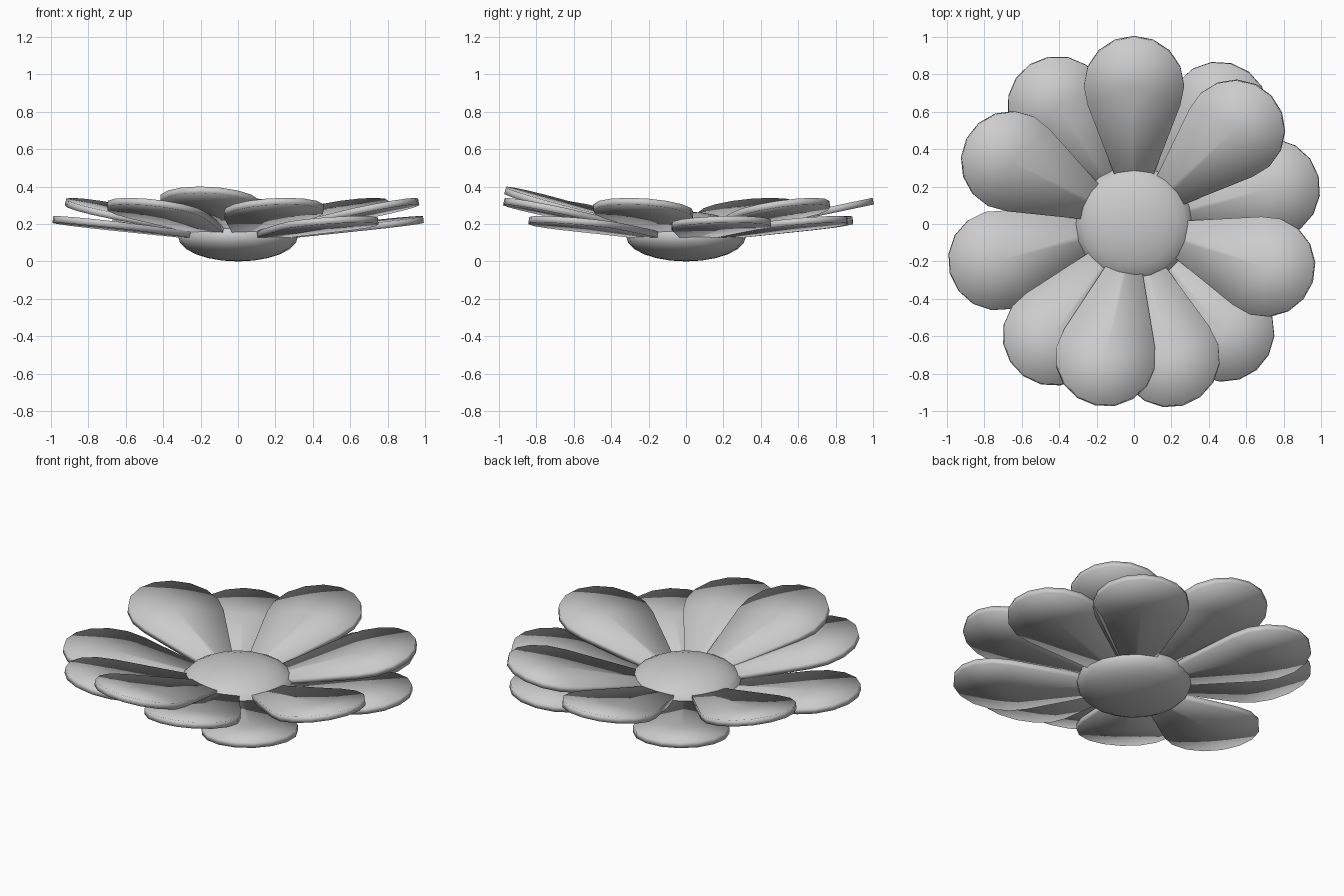
import bpy, bmesh
from math import radians, sin, cos
from mathutils import Matrix

if "Cube" in bpy.data.objects:
    bpy.data.objects.remove(bpy.data.objects["Cube"])

BASE_Z = 0.113      # height where all petals meet inside the centre
THICK = 0.036
REACH, ROUND = 0.755, 0.268   # distance and radius of the round petal end


def make_petal(name, angle, tilt):
    # teardrop outline: part of a 16-gon plus a narrow inner end
    outline = [(REACH + ROUND * cos(radians(22.5 * i)), ROUND * sin(radians(22.5 * i)))
               for i in range(-5, 6)]
    outline += [(0.05, 0.02), (0.05, -0.02)]
    bm = bmesh.new()
    rings, hubs = [], []
    for z in (-THICK / 2, THICK / 2):
        rings.append([bm.verts.new((x, y, z)) for x, y in outline])
        hubs.append(bm.verts.new((REACH, 0, z)))
    low, top = rings
    n = len(outline)
    for i in range(n):
        j = (i + 1) % n
        bm.faces.new((top[i], top[j], hubs[1]))
        bm.faces.new((low[j], low[i], hubs[0]))
        bm.faces.new((low[i], low[j], top[j], top[i]))
    for f in bm.faces:
        f.smooth = True
    # lean the petal upward, then swing it round the flower
    bm.transform(Matrix.Translation((0, 0, BASE_Z))
                 @ Matrix.Rotation(radians(angle), 4, 'Z')
                 @ Matrix.Rotation(radians(-tilt), 4, 'Y'))
    mesh = bpy.data.meshes.new(name)
    bm.to_mesh(mesh)
    bm.free()
    bpy.context.collection.objects.link(bpy.data.objects.new(name, mesh))


# petals in three layers: name, tilt, directions
layers = [("lower_petal", 6.3, (14.5, 53, 123, 195, 310)),
          ("middle_petal", 11.8, (43, 90, 153, 234, 285, 342)),
          ("upper_petal", 15.3, (258,))]
for name, tilt, angles in layers:
    for k, a in enumerate(angles):
        make_petal(f"{name}_{k + 1}", a, tilt)

# flattened round centre
bpy.ops.mesh.primitive_uv_sphere_add(segments=20, ring_count=12, radius=1, location=(0, 0, 0.133))
centre = bpy.context.object
centre.name = "flower_centre"
centre.scale = (0.32, 0.32, 0.133)
bpy.ops.object.transform_apply(location=False, rotation=False, scale=True)
bpy.ops.object.shade_smooth()
